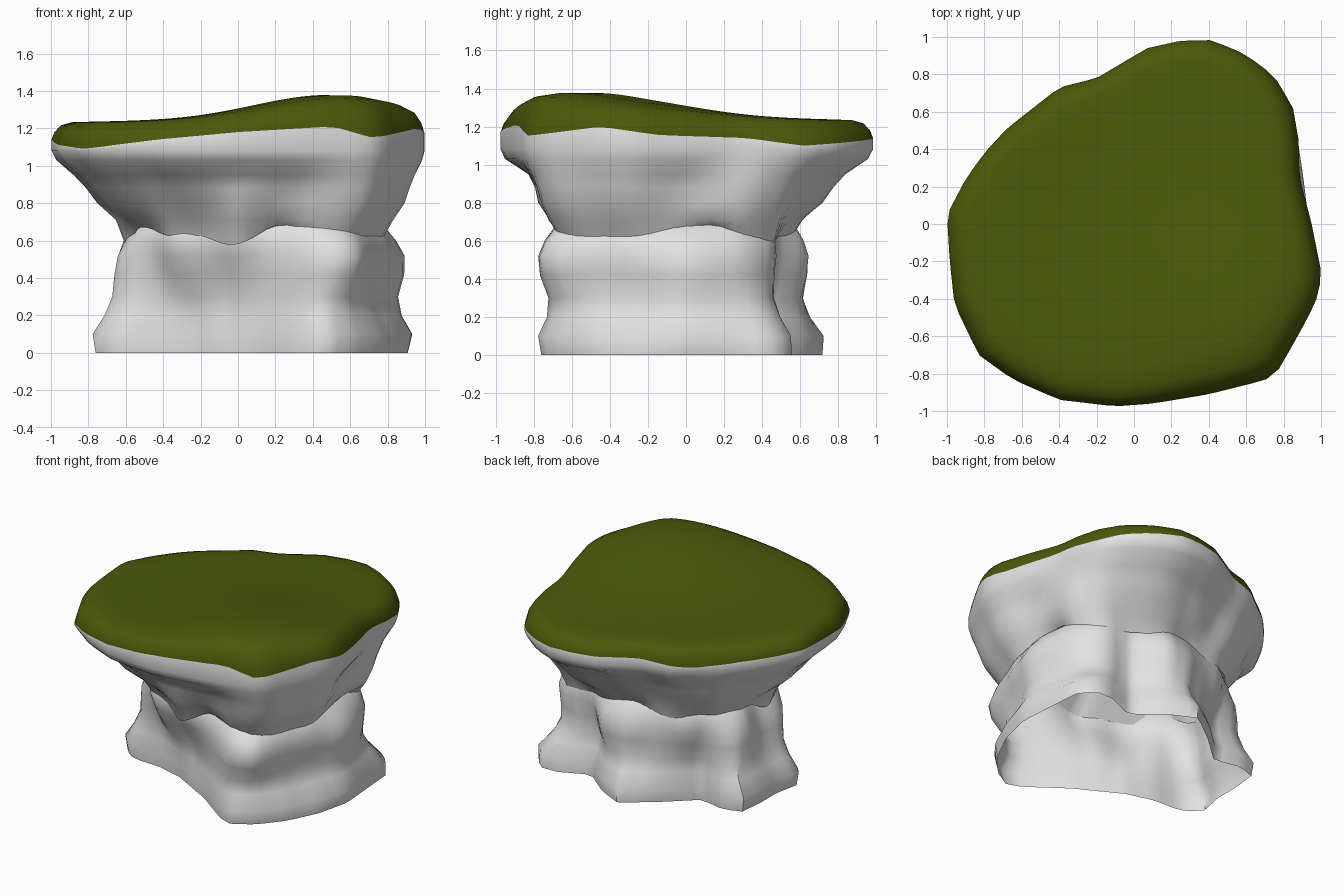
import bpy, bmesh, math
from mathutils import Vector

if "Cube" in bpy.data.objects:
    bpy.data.objects.remove(bpy.data.objects["Cube"])

N = 80
# Plan outlines (x, y): mossy top, lip of the upper rock, foot of the lower rock
TOP = [(.95, 0), (1, -.25), (.99, -.37), (.93, -.5), (.83, -.68), (.76, -.8), (.7, -.835),
       (.4, -.91), (.1, -.96), (-.1, -.975), (-.4, -.94), (-.65, -.83), (-.83, -.7), (-.96, -.43),
       (-.985, -.2), (-1, .05), (-.9, .24), (-.8, .38), (-.68, .51), (-.4, .73), (-.2, .78),
       (.07, .94), (.25, .98), (.4, .985), (.55, .93), (.68, .85), (.77, .76), (.85, .62),
       (.88, .45), (.885, .25)]
LIP = [(.8, 0), (.8, .3), (.68, .48), (.45, .5), (.2, .6), (0, .58), (-.3, .52), (-.48, .4),
       (-.62, .2), (-.63, -.1), (-.55, -.32), (-.4, -.48), (-.15, -.6), (0, -.68), (.2, -.66),
       (.45, -.72), (.6, -.68), (.7, -.55), (.8, -.3)]
BASE = [(.91, .2), (.89, .48), (.74, .6), (.45, .47), (.24, .64), (.05, .735), (-.19, .55),
        (-.39, .37), (-.57, .41), (-.72, .38), (-.74, .18), (-.74, 0), (-.78, -.2), (-.65, -.3),
        (-.45, -.3), (-.23, -.36), (.1, -.54), (.29, -.68), (.45, -.79), (.62, -.69), (.76, -.52),
        (.87, -.3), (.93, -.05)]
# Moss edge height by direction in degrees
EDGE = [(-180, 1.14), (-139, 1.09), (-115, 1.14), (-90, 1.18), (-60, 1.21), (-49, 1.15),
        (-25, 1.2), (-8, 1.155), (20, 1.14), (36, 1.10), (70, 1.14), (100, 1.14), (128, 1.1),
        (150, 1.13), (180, 1.14)]
ANG = [-180 + 360 * i / N for i in range(N)]
DIR = [Vector((math.cos(math.radians(a)), math.sin(math.radians(a)), 0)) for a in ANG]


def material(name, rgb):
    m = bpy.data.materials.new(name)
    m.diffuse_color = (*rgb, 1)
    m.use_nodes = True
    m.node_tree.nodes["Principled BSDF"].inputs["Base Color"].default_value = m.diffuse_color
    return m


STONE = material("pale_stone", (.76, .76, .76))
MOSS = material("moss_green", (.07, .1, .003))


def lerp_table(table, a):
    for (a0, v0), (a1, v1) in zip(table, table[1:]):
        if a0 <= a <= a1:
            return v0 + (v1 - v0) * (a - a0) / (a1 - a0)


def polar(outline):
    """Distance from the centre to a closed outline in N even directions."""
    out = []
    for d in DIR:
        hits = []
        for (ax, ay), (bx, by) in zip(outline, outline[1:] + outline[:1]):
            ex, ey = bx - ax, by - ay
            den = d.x * ey - d.y * ex
            if abs(den) > 1e-9:
                r, t = (ax * ey - ay * ex) / den, (ax * d.y - ay * d.x) / den
                if r > 0 and -1e-6 <= t <= 1 + 1e-6:
                    hits.append(r)
        out.append(max(hits))
    return out


def bump(p, bumps):
    """Push a point outward near each lump (direction, height, size, amount)."""
    a = math.degrees(math.atan2(p.y, p.x))
    k = 1
    for d, h, size, amount in bumps:
        da = (a - d + 180) % 360 - 180
        k += amount * math.exp(-(math.radians(da) / size) ** 2 - ((p.z - h) / size) ** 2)
    return Vector((p.x * k, p.y * k, p.z))


def loft(name, rings, mats, moss_from=10000, centre=None):
    bm = bmesh.new()
    loops = [[bm.verts.new(p) for p in ring] for ring in rings]
    for i, (a, b) in enumerate(zip(loops, loops[1:])):
        for j in range(N):
            f = bm.faces.new((a[j], a[(j + 1) % N], b[(j + 1) % N], b[j]))
            f.material_index = int(i >= moss_from)
    if centre:
        c = bm.verts.new(centre)
        for j in range(N):
            f = bm.faces.new((loops[-1][j], loops[-1][(j + 1) % N], c))
            f.material_index = len(mats) - 1
    me = bpy.data.meshes.new(name)
    bm.to_mesh(me)
    bm.free()
    for m in mats:
        me.materials.append(m)
    ob = bpy.data.objects.new(name, me)
    bpy.context.collection.objects.link(ob)
    bpy.ops.object.select_all(action='DESELECT')
    bpy.context.view_layer.objects.active = ob
    ob.select_set(True)
    bpy.ops.object.shade_smooth_by_angle(angle=math.radians(50))


top_r, lip_r, base_r = polar(TOP), polar(LIP), polar(BASE)
edge_z = [lerp_table(EDGE, a) for a in ANG]


def top_z(x, y):
    return 1.235 + .145 * math.exp(-((x - .5) / .42) ** 2 / 2 - ((y + .55) / .48) ** 2 / 2)


# Lower rock: open-bottomed foot; its upper part blends towards the lip outline
LOW = [(0, .98, 0), (.1, 1, 0), (.2, .94, .1), (.3, .92, .25), (.42, .96, .45), (.52, .98, .6),
       (.6, .97, .8), (.67, .93, .9), (.74, .84, 1)]
LOW_BUMPS = [(-122, .5, .22, .08), (-95, .35, .2, -.05), (-52, .48, .2, .1), (-20, .28, .2, -.03),
             (0, .48, .25, .07), (36, .38, .25, -.1), (70, .5, .2, .06), (180, .62, .25, -.1),
             (90, .28, .15, -.06), (125, .5, .2, .05)]
rings = []
for z, s, w in LOW:
    rings.append([bump(DIR[j] * ((1 - w) * base_r[j] + w * lip_r[j]) * s + Vector((0, 0, z)),
                       LOW_BUMPS if z > .05 else []) for j in range(N)])
loft("lower_rock", rings, [STONE])

# Upper rock: flares from a ragged lower lip to the wide mossy top
CAP_BUMPS = [(-90, .95, .3, -.06), (80, .94, .3, -.06), (-90, .72, .15, .06), (-118, .85, .16, -.04),
             (-66, .85, .16, -.04), (-42, .8, .2, .04), (0, .9, .18, -.03), (-20, .8, .18, .03),
             (20, .85, .18, .03), (60, .8, .2, .04), (105, .82, .18, -.04), (140, .8, .2, .03),
             (-150, .8, .2, .03)]
rings = []
for z, w, s in [(.8, 0, .72), (None, 0, .95), (.71, .06, 1), (.8, .34, 1), (.88, .5, 1),
                (.95, .68, 1), (1.03, .93, 1), (1.08, 1, 1)]:
    ring = []
    for j in range(N):
        a = math.radians(ANG[j])
        h = z or .625 + .035 * math.sin(5 * a + 1) + .025 * math.sin(9 * a)
        r = (w * top_r[j] + (1 - w) * lip_r[j]) * s
        ring.append(bump(DIR[j] * r + Vector((0, 0, h)), CAP_BUMPS if h < 1 else []))
    rings.append(ring)

# Moss: from its wavy edge, rounded over the rim and across the top
for s, k in [(1, 0), (.985, .4), (.95, .8), (.89, .97), (.78, 1), (.6, 1), (.4, 1), (.2, 1)]:
    ring = []
    for j in range(N):
        p = DIR[j] * top_r[j] * s
        p.z = edge_z[j] + (top_z(p.x, p.y) - edge_z[j]) * k
        ring.append(p)
    rings.append(ring)
# Close the hollow lower rock's ceiling so that no moss shows from beneath
loft("hollow_ceiling", [rings[0]], [STONE], centre=(0, 0, .82))
loft("mossy_upper_rock", rings, [STONE, MOSS], 8, (0, 0, top_z(0, 0)))
